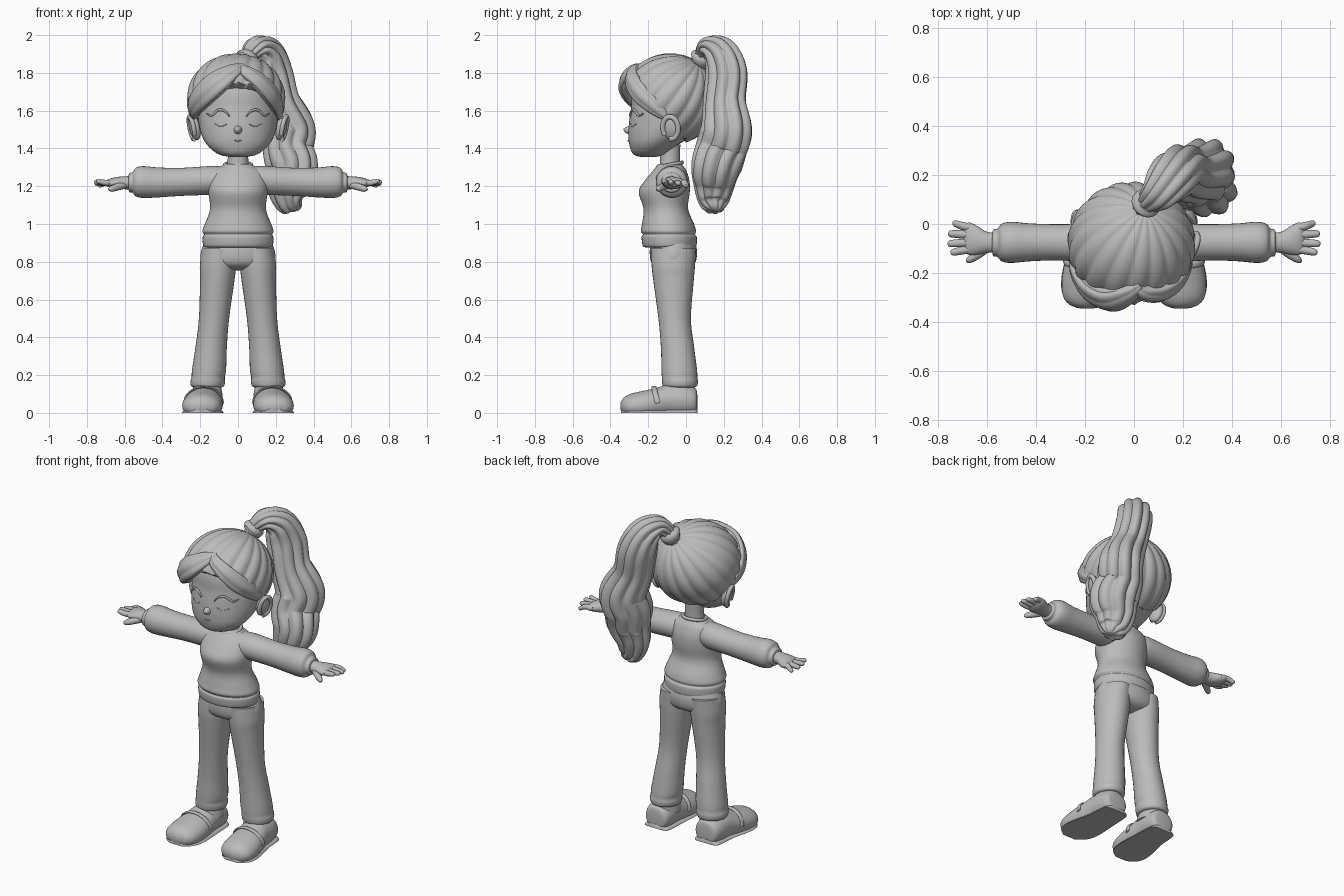
import bpy, bmesh, math
from mathutils import Vector, Matrix

grey = bpy.data.materials.new("plain grey")
grey.diffuse_color = (0.5, 0.5, 0.5, 1)
X, Y, Z = Vector((1, 0, 0)), Vector((0, 1, 0)), Vector((0, 0, 1))


def finish(name, bm):
    bmesh.ops.recalc_face_normals(bm, faces=bm.faces)
    me = bpy.data.meshes.new(name)
    bm.to_mesh(me)
    bm.free()
    me.materials.append(grey)
    ob = bpy.data.objects.new(name, me)
    bpy.context.collection.objects.link(ob)
    bpy.ops.object.select_all(action='DESELECT')
    ob.select_set(True)
    bpy.context.view_layer.objects.active = ob
    bpy.ops.object.shade_smooth_by_angle(angle=math.radians(50))
    return ob


def spline(rows, n):
    """Smooth interpolation through (x, y, z, width, depth) rows."""
    out = []
    last = len(rows) - 1
    for i in range(last):
        p = [rows[max(0, min(last, i + k))] for k in (-1, 0, 1, 2)]
        for j in range(n + (i == last - 1)):
            t = j / n
            out.append([0.5 * (2 * b + (c - a) * t + (2 * a - 5 * b + 4 * c - d) * t * t
                               + (3 * b - a - 3 * c + d) * t ** 3) for a, b, c, d in zip(*p)])
    return out


def loft(name, rows, axis=None, ref=X, centre=None, seg=32, lobes=0, groove=0.0, side=1, floor=None, n=5):
    """Skin elliptical rings along a path; a fixed axis keeps the rings parallel."""
    st = spline(rows, n)
    pts = [Vector(s[:3]) for s in st]
    bm, rings = bmesh.new(), []
    for i, s in enumerate(st):
        if axis is not None:
            u, v = {0: (Y, Z), 1: (X, Z), 2: (X, Y)}[axis]
        else:
            t = (pts[min(i + 1, len(pts) - 1)] - pts[max(i - 1, 0)]).normalized()
            r = pts[i] - centre if centre is not None else ref
            v = (r - t * r.dot(t)).normalized()
            u = t.cross(v)
            if centre is None:
                u, v = v, u
        ring = []
        for k in range(seg):
            a = math.tau * k / seg
            f = 1 - groove * (1 - abs(math.sin(lobes * a / 2))) if lobes else 1
            p = pts[i] + f * (u * math.cos(a) * max(s[3], .002) + v * math.sin(a) * max(s[4], .002))
            if floor is not None:
                p.z = max(p.z, floor)
            p.x *= side
            ring.append(bm.verts.new(p))
        rings.append(ring)
    for a, b in zip(rings, rings[1:]):
        for k in range(seg):
            bm.faces.new((a[k], a[(k + 1) % seg], b[(k + 1) % seg], b[k]))
    bm.faces.new(rings[0])
    bm.faces.new(rings[-1])
    return finish(name, bm)


# Head, neck and nose
loft("head", [(0, -.2, 1.355, .04, .04), (0, -.195, 1.37, .105, .085), (0, -.17, 1.42, .165, .13),
              (0, -.13, 1.48, .196, .175), (0, -.10, 1.55, .21, .2), (0, -.09, 1.62, .213, .2),
              (0, -.09, 1.7, .21, .195), (0, -.09, 1.8, .17, .16), (0, -.09, 1.86, .08, .08)], axis=2, seg=48)
loft("neck", [(0, -.085, 1.27, .07, .06), (0, -.085, 1.33, .055, .053), (0, -.085, 1.42, .056, .055)], axis=2)
loft("nose", [(0, -.28, 1.50, .035, .035), (0, -.308, 1.497, .019, .02), (0, -.322, 1.498, .013, .013),
              (0, -.331, 1.5, .004, .004)], axis=1, seg=20)


def face_y(x):
    return -.098 - .203 * math.sqrt(1 - (x / .212) ** 2)


# Eyelashes, brows, mouth and ears
for s, tag in ((1, "left"), (-1, "right")):
    loft("lashes_" + tag, [(x, face_y(x), z, .006, r) for x, z, r in
         ((.045, 1.57, .003), (.07, 1.598, .006), (.105, 1.603, .007), (.14, 1.575, .006), (.165, 1.585, .002))],
         ref=Y, seg=10, side=s)
    loft("lower_lid_" + tag, [(x, face_y(x), z, .003, .003) for x, z in
         ((.06, 1.53), (.09, 1.515), (.125, 1.53))], ref=Y, seg=8, side=s)
    bm = bmesh.new()
    tilt = Matrix.Translation((s * .228, -.078, 1.508)) @ Matrix.Rotation(s * -.25, 4, 'Z') @ Matrix.Rotation(s * .2, 4, 'Y')
    bmesh.ops.create_uvsphere(bm, u_segments=24, v_segments=16, radius=1,
                              matrix=tilt @ Matrix.Diagonal((.028, .046, .066, 1)))
    finish("ear_" + tag, bm)
    rim = [tilt @ Vector((s * .017, .042 * math.cos(a), .06 * math.sin(a) + .004))
           for a in [math.radians(d) for d in range(-100, 221, 32)]]
    loft("ear_rim_" + tag, [(*p, .012, .014) for p in rim], ref=X, seg=12)
loft("mouth", [(-.018, -.302, 1.443, .003, .002), (0, -.306, 1.439, .004, .004), (.018, -.302, 1.443, .003, .002)],
     ref=Y, seg=8)

# Hair cap: a scalloped ellipsoid combed towards the ponytail, tucked under the skull at the face
C = Vector((-.01, -.085, 1.66))
pole = Vector((.235, .62, .875)).normalized().to_track_quat('Z', 'Y')
line = [(-.5, 1.76), (-.33, 1.74), (-.2, 1.63), (-.12, 1.57), (-.03, 1.47), (.0, 1.42), (.05, 1.3), (.5, 1.3)]


def hairline(y):
    for (a, za), (b, zb) in zip(line, line[1:]):
        if y <= b:
            return za + (zb - za) * (y - a) / (b - a)
    return 1.3


bm = bmesh.new()
bmesh.ops.create_uvsphere(bm, u_segments=144, v_segments=72, radius=1)
for v in bm.verts:
    ang = math.atan2(v.co.y, v.co.x)
    flat = math.hypot(v.co.x, v.co.y)
    d = (pole @ v.co) * (1.015 - .045 * flat * (1 - abs(math.sin(ang * 9))))
    p = C + Vector((d.x * .258, d.y * .255, d.z * .24))
    k = min(1, max(0, (p.z - hairline(p.y)) / .02 + .5))
    v.co = C + (p - C) * (.74 + .26 * k * k * (3 - 2 * k))
finish("hair_cap", bm)

# Swept fringe on both sides of the parting
loft("fringe_right", [(.03, -.25, 1.835, .02, .015), (-.02, -.285, 1.81, .045, .03), (-.1, -.31, 1.755, .068, .042),
                      (-.175, -.275, 1.69, .07, .042), (-.225, -.2, 1.63, .058, .036), (-.235, -.13, 1.585, .035, .025),
                      (-.23, -.09, 1.565, .008, .008)], centre=C, seg=48, lobes=6, groove=.12)
loft("fringe_left", [(.0, -.25, 1.835, .02, .015), (.04, -.28, 1.805, .038, .03), (.11, -.28, 1.755, .05, .035),
                     (.17, -.24, 1.69, .055, .035), (.207, -.175, 1.63, .048, .03), (.217, -.12, 1.58, .03, .02),
                     (.215, -.09, 1.555, .008, .008)], centre=C, seg=48, lobes=6, groove=.12)

# Ponytail with its tie
loft("ponytail", [(.035, .06, 1.83, .045, .045), (.052, .085, 1.885, .045, .045), (.1, .125, 1.935, .078, .06),
                  (.15, .185, 1.9, .1, .095), (.185, .215, 1.8, .105, .118), (.22, .205, 1.65, .108, .12),
                  (.28, .215, 1.5, .13, .145), (.265, .19, 1.4, .13, .143), (.285, .16, 1.3, .145, .13),
                  (.265, .148, 1.2, .118, .105), (.275, .145, 1.12, .09, .078), (.3, .15, 1.08, .05, .045),
                  (.305, .15, 1.067, .01, .01)],
     ref=Vector((1, -.7, 0)), seg=96, lobes=9, groove=.16, n=7)
loft("hair_tie", [(.035, .065, 1.855, .045, .045), (.045, .078, 1.87, .06, .06), (.053, .088, 1.888, .06, .06),
                  (.06, .095, 1.905, .045, .045)], ref=X, seg=24)

# Sweater body with hem band and collar
loft("sweater", [(0, -.085, .875, .165, .125), (0, -.087, .885, .184, .142), (0, -.089, .93, .187, .146),
                 (0, -.09, .944, .18, .138), (0, -.093, .962, .189, .146), (0, -.095, 1.0, .176, .138),
                 (0, -.107, 1.08, .148, .118), (0, -.115, 1.17, .157, .135), (0, -.1, 1.23, .155, .118),
                 (0, -.087, 1.28, .135, .09), (0, -.085, 1.305, .09, .072), (0, -.085, 1.318, .07, .062)],
     axis=2, seg=48)
bm = bmesh.new()
ring = [[bm.verts.new(((.069 + .01 * math.cos(b)) * math.cos(a), -.085 + (.064 + .01 * math.cos(b)) * math.sin(a),
         1.314 - .012 * math.sin(-a) + .01 * math.sin(b))) for b in [math.tau * j / 10 for j in range(10)]]
        for a in [math.tau * i / 40 for i in range(40)]]
for i in range(40):
    for j in range(10):
        q, r = ring[i], ring[(i + 1) % 40]
        bm.faces.new((q[j], q[(j + 1) % 10], r[(j + 1) % 10], r[j]))
finish("collar", bm)

# Trouser seat
loft("trouser_seat", [(0, -.07, .93, .165, .11), (0, -.067, .86, .194, .125), (0, -.067, .8, .195, .118),
                      (0, -.067, .77, .15, .09), (0, -.067, .755, .05, .04)], axis=2, seg=48)

for s, tag in ((1, "left"), (-1, "right")):
    # Sleeve with gathered cuff
    loft("sleeve_" + tag, [(.04, -.085, 1.235, .06, .06), (.1, -.082, 1.232, .078, .074), (.16, -.078, 1.23, .08, .076),
                           (.3, -.075, 1.223, .074, .074), (.42, -.075, 1.22, .077, .079), (.5, -.075, 1.222, .084, .084),
                           (.54, -.076, 1.222, .077, .076), (.558, -.077, 1.22, .058, .055), (.575, -.077, 1.219, .054, .05),
                           (.58, -.077, 1.219, .035, .033)], axis=0, side=s)
    # Hand and fingers
    loft("hand_" + tag, [(.55, -.077, 1.219, .04, .036), (.6, -.075, 1.218, .043, .034), (.64, -.067, 1.217, .058, .032),
                         (.675, -.06, 1.216, .066, .025), (.695, -.06, 1.215, .05, .014)], axis=0, side=s)
    for i, (y0, y1, x1, z1) in enumerate(((-.018, .001, .742, 1.205), (-.045, -.04, .76, 1.215),
                                         (-.075, -.08, .762, 1.222), (-.1, -.115, .75, 1.226))):
        loft(f"finger_{i + 1}_{tag}", [(.65, y0, 1.218, .017, .016), (.7, (y0 + y1) / 2, 1.218, .017, .016),
             (x1 - .012, y1, z1, .014, .013), (x1, y1, z1, .005, .005)], axis=0, seg=14, side=s)
    loft("thumb_" + tag, [(.6, -.095, 1.207, .02, .02), (.635, -.122, 1.197, .019, .019), (.67, -.145, 1.186, .016, .015),
                          (.684, -.155, 1.181, .005, .005)], ref=Z, seg=14, side=s)
    # Flared trouser leg
    loft("trouser_leg_" + tag, [(.1, -.065, .87, .09, .118), (.106, -.067, .78, .096, .115), (.11, -.066, .7, .091, .107),
                                (.127, -.06, .5, .08, .086), (.142, -.045, .35, .083, .088), (.153, -.036, .23, .09, .094),
                                (.158, -.034, .19, .088, .094), (.16, -.032, .165, .092, .095), (.161, -.032, .14, .085, .088),
                                (.161, -.032, .132, .06, .06)], axis=2, side=s)
    # Shoe with ankle collar and sole
    loft("shoe_" + tag, [(.172, .06, .055, .035, .04), (.172, .05, .06, .07, .07), (.174, 0, .065, .085, .085),
                         (.177, -.08, .065, .09, .09), (.182, -.15, .052, .1, .082), (.188, -.23, .04, .107, .076),
                         (.192, -.295, .035, .098, .065), (.193, -.33, .035, .07, .045), (.193, -.346, .035, .025, .018)],
         axis=1, side=s, floor=.004, seg=40)
    loft("ankle_" + tag, [(.166, -.045, .09, .085, .09), (.163, -.04, .13, .075, .085), (.162, -.036, .165, .065, .07)],
         axis=2, side=s)
    loft("sole_" + tag, [(.172, .061, .0, .05, .026), (.173, .04, .0, .082, .026), (.175, -.08, .0, .092, .026),
                         (.187, -.22, .0, .11, .026), (.192, -.3, .0, .094, .026), (.193, -.344, .0, .04, .026)],
         axis=1, side=s, floor=0)
    # Shoe strap
    loft("strap_" + tag, [(.182 + .102 * math.cos(a), -.15 - .02 * math.sin(a), .052 + .085 * math.sin(a), .014, .006)
         for a in [math.pi * i / 8 for i in range(9)]], ref=Y, seg=10, side=s)
